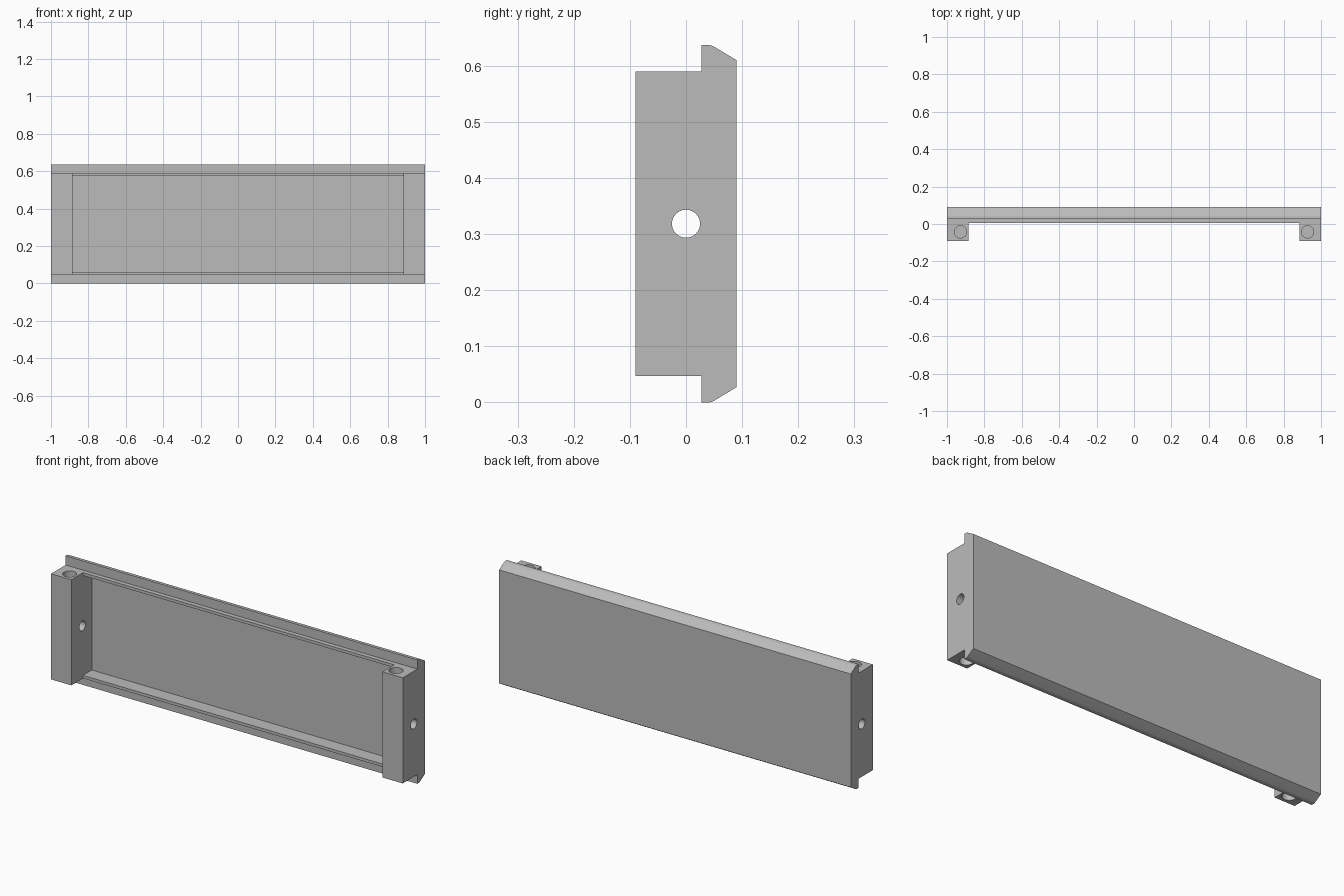
import bpy
import bmesh
from math import pi
from mathutils import Matrix, Vector

cube = bpy.data.objects.get("Cube")
if cube:
    bpy.data.objects.remove(cube, do_unlink=True)

grey = bpy.data.materials.new("plain grey")
grey.use_nodes = True
COLOUR = (0.5, 0.5, 0.5, 1)
grey.diffuse_color = COLOUR
grey.node_tree.nodes["Principled BSDF"].inputs["Base Color"].default_value = COLOUR

HEIGHT = 0.637
MID = HEIGHT / 2
BLOCK_IN = 0.885          # inner face of the end blocks
PLATE_Y = 0.077           # front of the thin back plate
LIP_Y = 0.005             # front of the lips
BLOCK_TOP, LIP_LOW = 0.59, 0.575


def add_object(name, bm):
    bmesh.ops.recalc_face_normals(bm, faces=bm.faces)
    mesh = bpy.data.meshes.new(name)
    bm.to_mesh(mesh)
    bm.free()
    mesh.materials.append(grey)
    obj = bpy.data.objects.new(name, mesh)
    bpy.context.collection.objects.link(obj)
    return obj


def extrude_profile(name, upper, x0, x1):
    """Mirror the upper half of a (y, z) profile and extrude it along x."""
    points = upper + [(y, HEIGHT - z) for y, z in reversed(upper)]
    bm = bmesh.new()
    face = bm.faces.new([bm.verts.new((x0, y, z)) for y, z in points])
    extruded = bmesh.ops.extrude_face_region(bm, geom=[face])["geom"]
    verts = [v for v in extruded if isinstance(v, bmesh.types.BMVert)]
    bmesh.ops.translate(bm, verts=verts, vec=(x1 - x0, 0, 0))
    return add_object(name, bm)


def drill(target, centre, radius, depth, axis):
    """Cut a round hole through or into the target."""
    bm = bmesh.new()
    turn = Matrix.Rotation(pi / 2, 4, "Y") if axis == "X" else Matrix()
    bmesh.ops.create_cone(bm, cap_ends=True, segments=40, radius1=radius,
                          radius2=radius, depth=depth,
                          matrix=Matrix.Translation(Vector(centre)) @ turn)
    cutter = add_object("hole_cutter", bm)
    cutter.hide_render = True
    mod = target.modifiers.new("hole", "BOOLEAN")
    mod.operation = "DIFFERENCE"
    mod.solver = "EXACT"
    mod.object = cutter
    bpy.context.view_layer.objects.active = target
    bpy.ops.object.modifier_apply(modifier=mod.name)
    bpy.data.objects.remove(cutter, do_unlink=True)


# Long channel panel with sloped flanges and inner lips
panel = extrude_profile("channel_panel", [
    (0.09, 0.61), (0.050, 0.634), (0.045, 0.6363), (0.040, HEIGHT),
    (0.028, HEIGHT), (0.028, BLOCK_TOP), (LIP_Y, BLOCK_TOP),
    (LIP_Y, LIP_LOW), (PLATE_Y, LIP_LOW)], -1, 1)

# End blocks fitted between the lips, with a cross hole and blind screw holes
block_profile = [(PLATE_Y, LIP_LOW), (LIP_Y, LIP_LOW),
                 (LIP_Y, BLOCK_TOP), (-0.09, BLOCK_TOP)]
parts = [panel]
for side, name in ((1, "left_end_block"), (-1, "right_end_block")):
    block = extrude_profile(name, block_profile, side * BLOCK_IN, side)
    drill(block, (side * 0.94, 0, MID), 0.025, 0.4, "X")
    for z in (BLOCK_TOP, HEIGHT - BLOCK_TOP):
        drill(block, (side * 0.928, -0.042, z), 0.033, 0.2, "Z")
    parts.append(block)

# Smooth the hole walls and flange rounding, keep the corners sharp
bpy.ops.object.select_all(action="DESELECT")
for part in parts:
    part.select_set(True)
bpy.context.view_layer.objects.active = panel
bpy.ops.object.shade_smooth_by_angle(angle=pi / 6)
